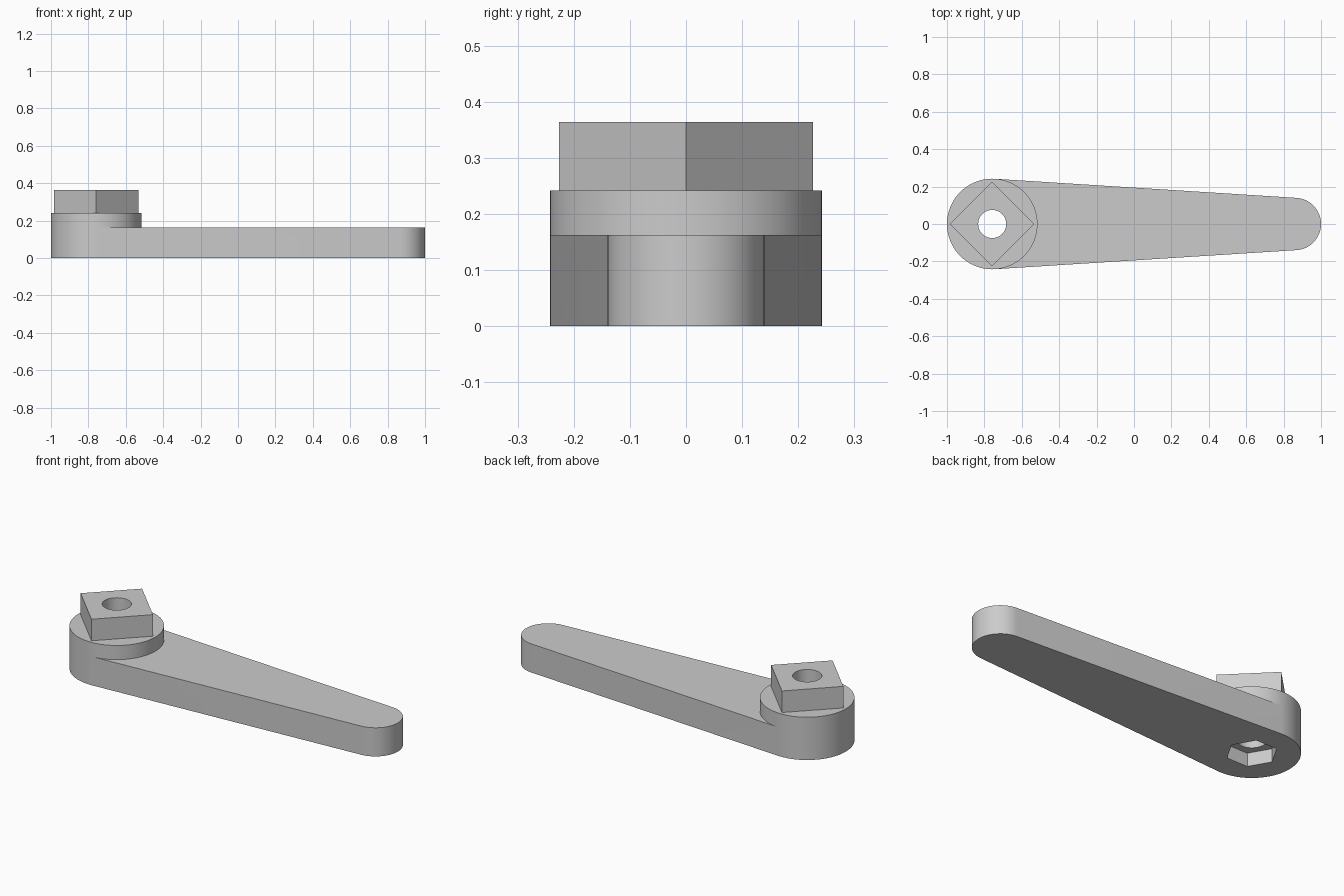
import bpy, bmesh
from math import acos, cos, sin, pi, tau

if "Cube" in bpy.data.objects:
    bpy.data.objects.remove(bpy.data.objects["Cube"], do_unlink=True)

HUB_X, HUB_R = -0.758, 0.242
TIP_X, TIP_R = 0.86, 0.14
ARM_TOP, HUB_TOP, BOSS_TOP = 0.162, 0.242, 0.364

grey = bpy.data.materials.new("light grey")
grey.use_nodes = True
grey.diffuse_color = (0.6, 0.6, 0.6, 1)
grey.node_tree.nodes["Principled BSDF"].inputs["Base Color"].default_value = (0.6, 0.6, 0.6, 1)


def arc(cx, r, start, end, steps):
    """Points along an arc centred on the x axis, both ends included."""
    angles = [start + (end - start) * i / steps for i in range(steps + 1)]
    return [(cx + r * cos(a), r * sin(a)) for a in angles]


def prism(name, outline, z0, z1):
    """Extrude a flat outline between two heights."""
    bm = bmesh.new()
    base = bm.faces.new([bm.verts.new((x, y, z0)) for x, y in outline])
    new = bmesh.ops.extrude_face_region(bm, geom=[base])["geom"]
    top = [v for v in new if isinstance(v, bmesh.types.BMVert)]
    bmesh.ops.translate(bm, verts=top, vec=(0, 0, z1 - z0))
    bmesh.ops.recalc_face_normals(bm, faces=bm.faces)
    mesh = bpy.data.meshes.new(name)
    bm.to_mesh(mesh)
    bm.free()
    mesh.materials.append(grey)
    obj = bpy.data.objects.new(name, mesh)
    bpy.context.collection.objects.link(obj)
    return obj


def combine(body, tool, operation):
    """Apply a boolean and discard the tool object."""
    mod = body.modifiers.new(operation.title(), 'BOOLEAN')
    mod.operation, mod.solver, mod.object = operation, 'EXACT', tool
    bpy.context.view_layer.objects.active = body
    bpy.ops.object.modifier_apply(modifier=mod.name)
    bpy.data.objects.remove(tool, do_unlink=True)


# Tapered arm: two round ends joined by tangent lines
t = acos((HUB_R - TIP_R) / (TIP_X - HUB_X))
hub_back = arc(HUB_X, HUB_R, t, tau - t, 48)
lever = prism("lever_arm", hub_back + arc(TIP_X, TIP_R, -t, t, 40), 0, ARM_TOP)

# Raised round hub and square boss turned on its corner
hub = prism("hub", hub_back + arc(HUB_X, HUB_R, -t, t, 48)[1:-1], 0, HUB_TOP)
combine(lever, hub, 'UNION')
boss = prism("square_boss", arc(HUB_X, 0.226, 0, tau, 4)[:-1], HUB_TOP - 0.03, BOSS_TOP)
combine(lever, boss, 'UNION')

# Bolt hole all the way through, hexagonal nut pocket underneath
bore = prism("bore_cutter", arc(HUB_X, 0.075, 0, tau, 48)[:-1], -0.1, BOSS_TOP + 0.1)
combine(lever, bore, 'DIFFERENCE')
pocket = prism("nut_pocket_cutter", arc(HUB_X, 0.13, 0, tau, 6)[:-1], -0.1, 0.075)
combine(lever, pocket, 'DIFFERENCE')

# Smooth round walls, crisp edges
bpy.ops.object.select_all(action='DESELECT')
lever.select_set(True)
bpy.context.view_layer.objects.active = lever
bpy.ops.object.shade_smooth_by_angle(angle=pi / 6)
